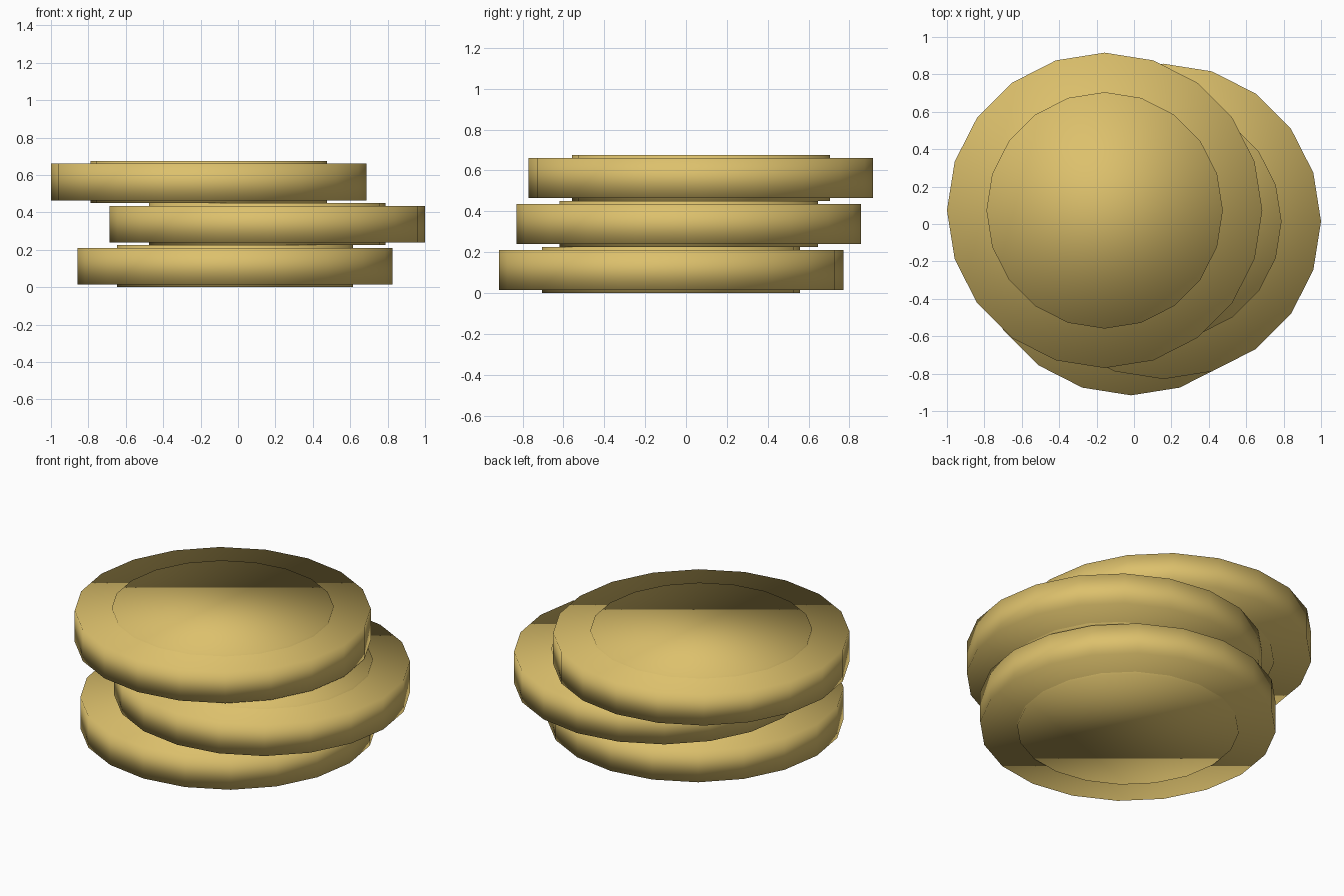
import bpy

cube = bpy.data.objects.get("Cube")
if cube:
    bpy.data.objects.remove(cube, do_unlink=True)

SIDES = 20
THICKNESS = 0.225
RIM_RADIUS, RIM_HEIGHT = 0.843, 0.196
FACE_RADIUS = 0.632

gold = bpy.data.materials.new("gold")
gold.use_nodes = True
colour = (0.72, 0.53, 0.15, 1)
gold.diffuse_color = colour
gold.node_tree.nodes["Principled BSDF"].inputs["Base Color"].default_value = colour


def disc(name, radius, height, centre):
    """Fully smooth-shaded cylinder with a vertex on each axis."""
    bpy.ops.mesh.primitive_cylinder_add(
        vertices=SIDES, radius=radius, depth=height, location=centre)
    obj = bpy.context.object
    obj.name = name
    obj.data.materials.append(gold)
    bpy.ops.object.shade_smooth()
    return obj


# Loose stack of coins: a wide rim with a slightly proud inner face on both sides
stack = [("bottom", -0.016, -0.073), ("middle", 0.157, 0.014), ("top", -0.157, 0.073)]
for level, (label, x, y) in enumerate(stack):
    centre = (x, y, (level + 0.5) * THICKNESS)
    disc(label + "_coin_rim", RIM_RADIUS, RIM_HEIGHT, centre)
    disc(label + "_coin_face", FACE_RADIUS, THICKNESS, centre)
